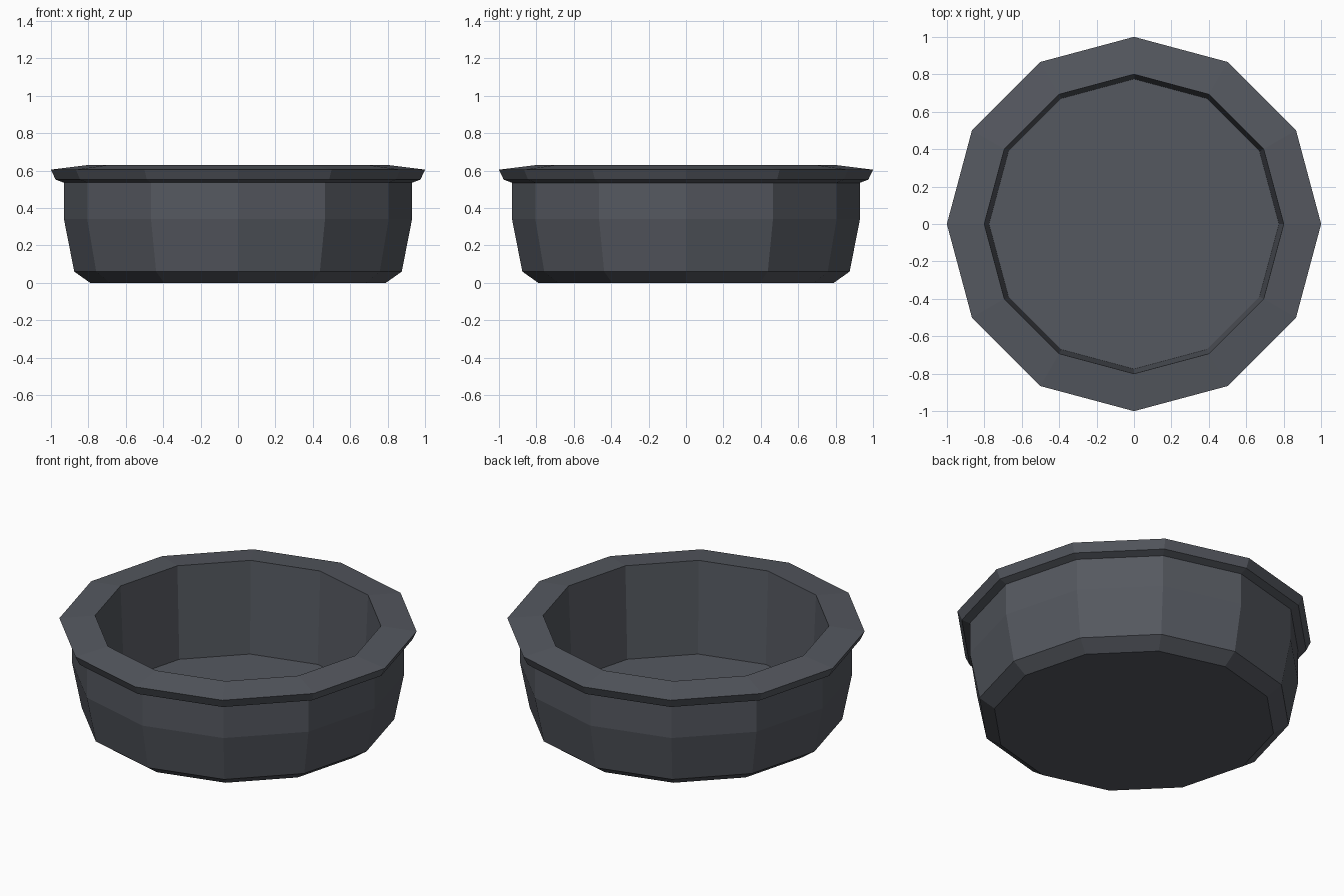
import bpy, bmesh, math

if "Cube" in bpy.data.objects:
    bpy.data.objects.remove(bpy.data.objects["Cube"])

SIDES = 12

# single dark slate colour
slate = bpy.data.materials.new("dark slate")
slate.diffuse_color = (0.091, 0.099, 0.117, 1.0)
slate.use_nodes = True
slate.node_tree.nodes["Principled BSDF"].inputs["Base Color"].default_value = slate.diffuse_color


def lathe(name, profile, material):
    """Spin a (radius, z) profile into a closed, flat-faceted solid."""
    bm = bmesh.new()
    rings = []
    for r, z in profile:
        rings.append([bm.verts.new((r * math.cos(2 * math.pi * i / SIDES),
                                    r * math.sin(2 * math.pi * i / SIDES), z))
                      for i in range(SIDES)])
    for a, b in zip(rings, rings[1:]):
        for i in range(SIDES):
            j = (i + 1) % SIDES
            bm.faces.new((a[i], a[j], b[j], b[i]))
    bm.faces.new(rings[0][::-1])   # underside
    bm.faces.new(rings[-1])        # inner floor
    bmesh.ops.recalc_face_normals(bm, faces=bm.faces[:])
    mesh = bpy.data.meshes.new(name)
    bm.to_mesh(mesh)
    bm.free()
    mesh.materials.append(material)
    obj = bpy.data.objects.new(name, mesh)
    bpy.context.collection.objects.link(obj)
    return obj


# bowl: bevelled foot, bulging wall, overhanging lip, hollow inside
lathe("bowl", [
    (0.79, 0.00), (0.875, 0.06), (0.93, 0.34), (0.93, 0.535),
    (0.975, 0.552), (1.00, 0.605), (0.80, 0.63), (0.775, 0.065),
], slate)
